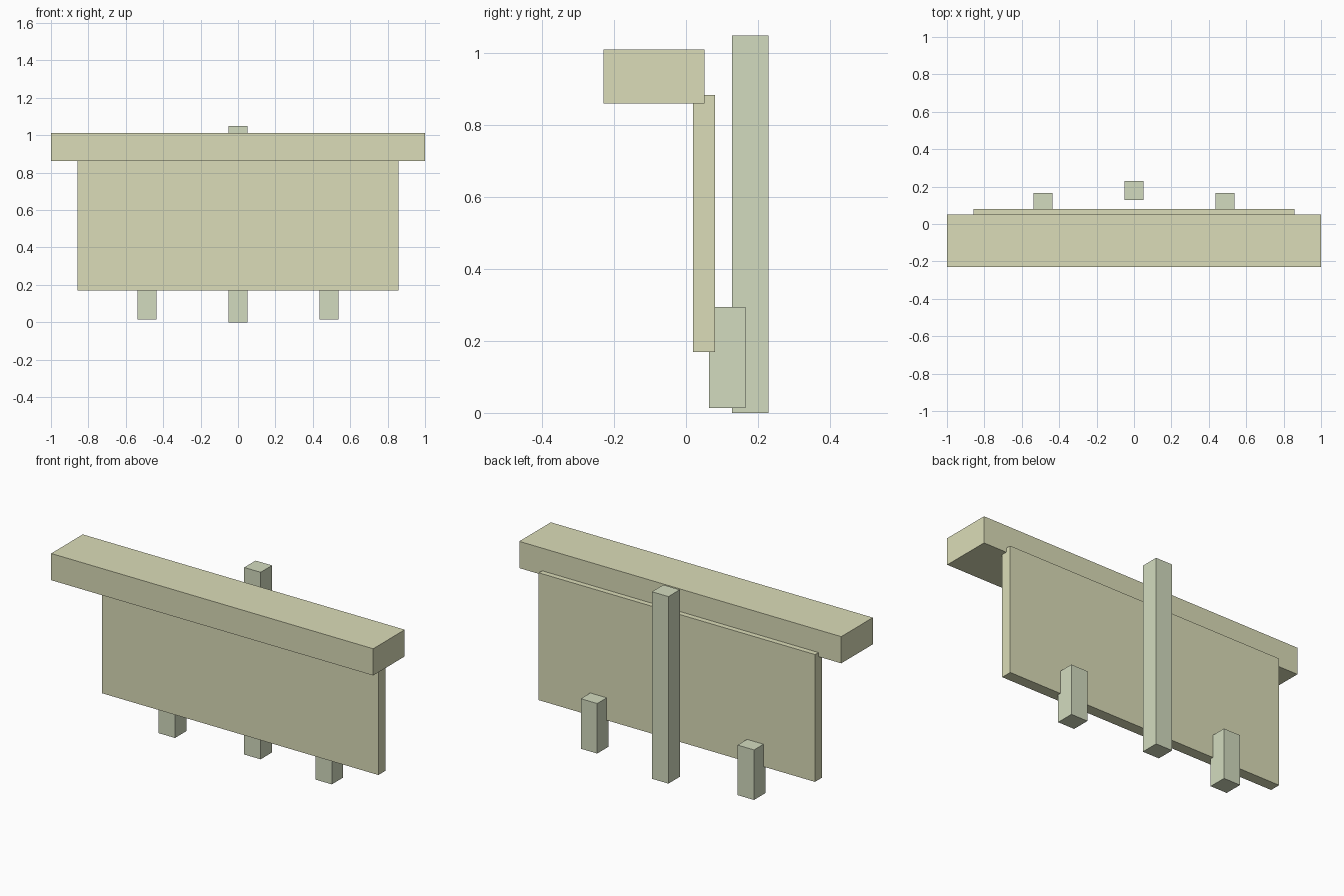
import bpy

if "Cube" in bpy.data.objects:
    bpy.data.objects.remove(bpy.data.objects["Cube"])


def material(name, rgb):
    mat = bpy.data.materials.new(name)
    mat.diffuse_color = (*rgb, 1.0)
    mat.use_nodes = True
    mat.node_tree.nodes["Principled BSDF"].inputs["Base Color"].default_value = mat.diffuse_color
    return mat


def box(name, x, y, z, mat):
    """Axis-aligned box from (min, max) ranges."""
    ranges = (x, y, z)
    centre = [(a + b) / 2 for a, b in ranges]
    bpy.ops.mesh.primitive_cube_add(size=1, location=centre)
    obj = bpy.context.object
    obj.name = name
    obj.scale = [b - a for a, b in ranges]
    bpy.ops.object.transform_apply(location=False, rotation=False, scale=True)
    obj.data.materials.append(mat)
    return obj


cream = material("cream", (0.71, 0.72, 0.48))
sage = material("sage", (0.65, 0.71, 0.52))

# Wide top beam overhanging the front
box("top_beam", (-1, 1), (-0.229, 0.051), (0.861, 1.011), cream)

# Thin upright panel under the beam
box("panel", (-0.858, 0.858), (0.02, 0.081), (0.169, 0.884), cream)

# Tall post behind the panel
box("centre_post", (-0.051, 0.051), (0.128, 0.229), (0, 1.05), sage)

# Pair of short feet notched into the panel's back
for side, label in ((-1, "left"), (1, "right")):
    cx = side * 0.487
    box(f"{label}_foot", (cx - 0.051, cx + 0.051), (0.064, 0.165), (0.014, 0.295), sage)
